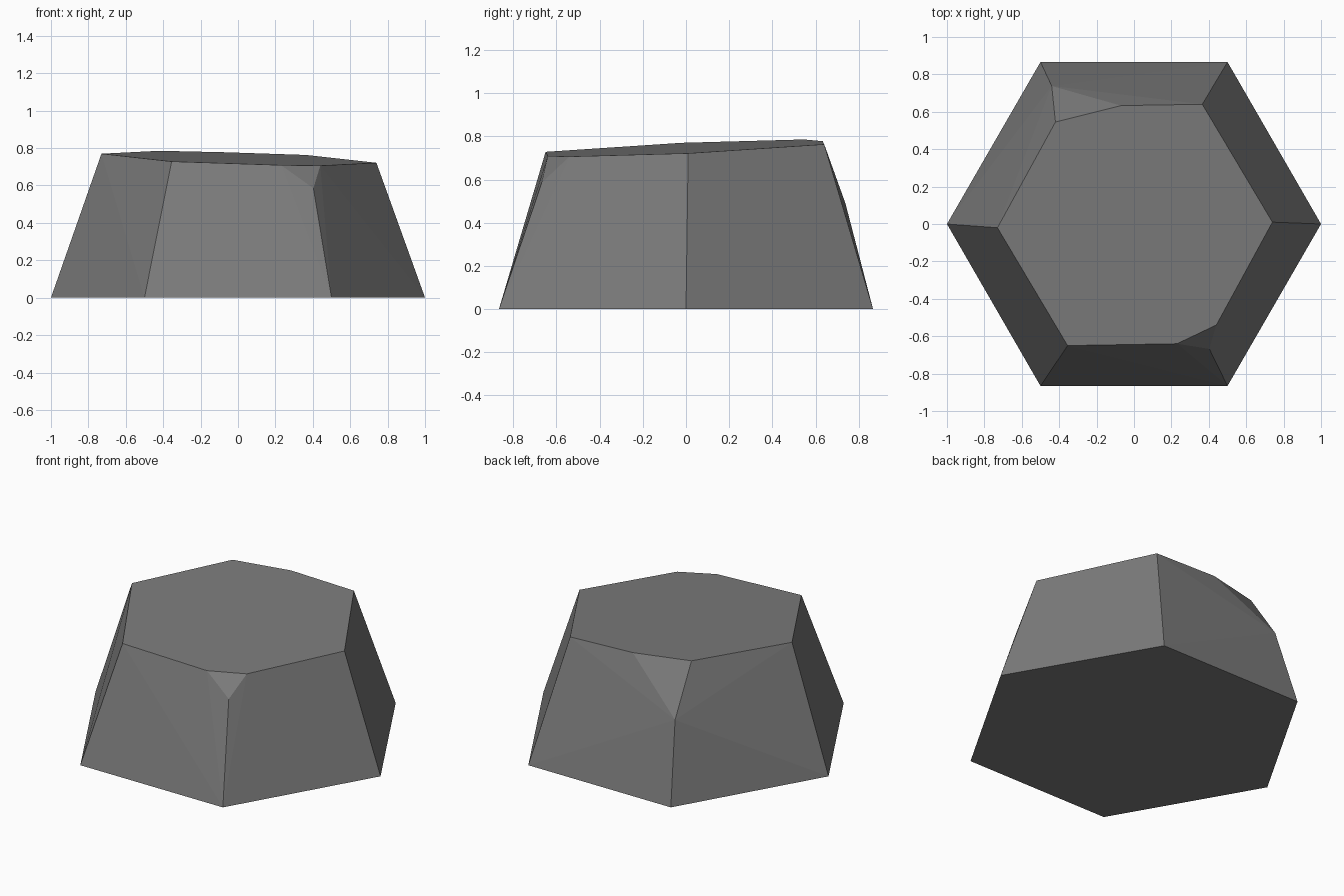
import bpy, bmesh, math

if "Cube" in bpy.data.objects:
    bpy.data.objects.remove(bpy.data.objects["Cube"])

# Rock: hexagonal base, gently tilted top, two chipped corners
bm = bmesh.new()
for i in range(6):
    a = math.radians(60 * i)
    bm.verts.new((math.cos(a), math.sin(a), 0))

# Top outline, lying on one tilted plane
def top_z(x, y):
    return 0.746 - 0.034 * x + 0.046 * y

for x, y in [(-.73, -.02), (-.355, -.65), (.23, -.64), (.44, -.54),
             (.74, .01), (.365, .64), (-.07, .633), (-.42, .545)]:
    bm.verts.new((x, y, top_z(x, y)))

# Lower points of the two chips
bm.verts.new((.403, -.668, .585))
bm.verts.new((-.44, .738, .49))

bmesh.ops.convex_hull(bm, input=bm.verts[:])
bmesh.ops.dissolve_limit(bm, angle_limit=math.radians(1),
                         verts=bm.verts[:], edges=bm.edges[:])
bmesh.ops.recalc_face_normals(bm, faces=bm.faces[:])
mesh = bpy.data.meshes.new("rock")
bm.to_mesh(mesh)
bm.free()
rock = bpy.data.objects.new("rock", mesh)
bpy.context.collection.objects.link(rock)

# Stone colour
stone = bpy.data.materials.new("grey stone")
stone.diffuse_color = (0.2, 0.2, 0.2, 1)
stone.use_nodes = True
stone.node_tree.nodes["Principled BSDF"].inputs["Base Color"].default_value = stone.diffuse_color
mesh.materials.append(stone)
